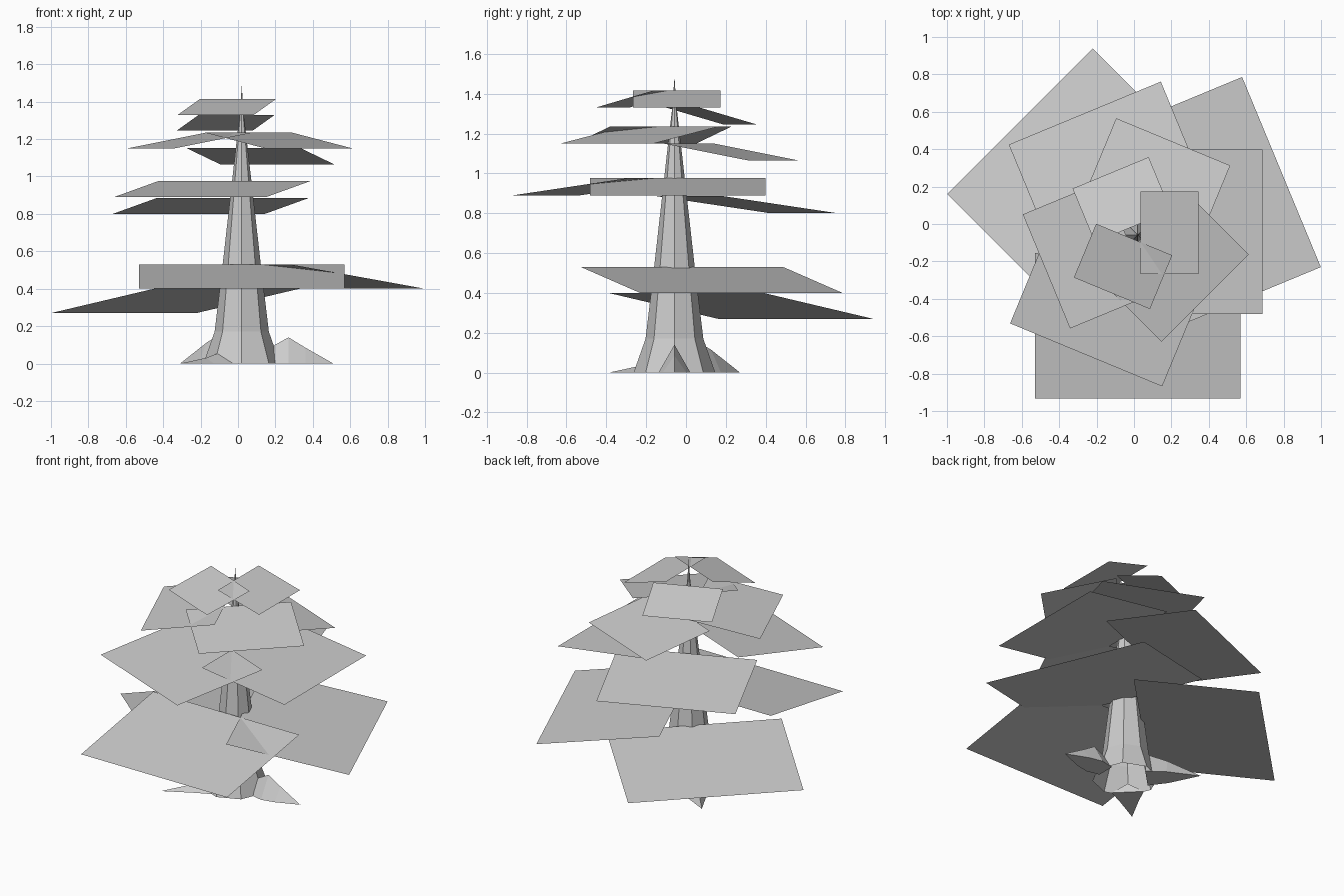
import bpy, math
from math import cos, sin, pi

cube = bpy.data.objects.get("Cube")
if cube:
    bpy.data.objects.remove(cube, do_unlink=True)

grey = bpy.data.materials.new("plain_grey")
grey.use_nodes = True
GREY = (0.6, 0.6, 0.6, 1)
grey.diffuse_color = GREY
grey.node_tree.nodes["Principled BSDF"].inputs["Base Color"].default_value = GREY

CX, CY = 0.02, -0.058  # trunk axis


def make(name, verts, faces):
    mesh = bpy.data.meshes.new(name)
    mesh.from_pydata(verts, [], faces)
    mesh.materials.append(grey)
    obj = bpy.data.objects.new(name, mesh)
    bpy.context.collection.objects.link(obj)
    return obj


# Trunk: eight-sided tapering shell, open below, ending in a thin spike
def trunk(profile, sides=8):
    verts = [(CX + r * cos(2 * pi * k / sides), CY + r * sin(2 * pi * k / sides), z)
             for r, z in profile for k in range(sides)]
    faces = []
    for ring in range(len(profile) - 1):
        a, b = ring * sides, (ring + 1) * sides
        for k in range(sides):
            n = (k + 1) % sides
            faces.append((a + k, a + n, b + n, b + k))
    tip = len(verts)
    verts.append((CX, CY, 1.485))
    top = tip - sides
    faces += [(top + k, top + (k + 1) % sides, tip) for k in range(sides)]
    make("trunk", verts, faces)


trunk([(0.205, 0), (0.145, 0.17), (0.102, 0.53), (0.032, 1.15), (0.01, 1.34)])


# Roots: triangular ridges running out from the trunk to a pointed tip
def root(name, degrees, ridge, tip):
    a = math.radians(degrees)

    def place(r, side, z):
        return (CX + r * cos(a) - side * sin(a), CY + r * sin(a) + side * cos(a), z)

    verts = []
    for r, z, w in ridge:
        verts += [place(r, -w, 0), place(r, 0, z), place(r, w, 0)]
    faces = [(0, 1, 2)]
    for i in range(0, len(verts) - 3, 3):
        faces += [(i, i + 3, i + 4, i + 1), (i + 1, i + 4, i + 5, i + 2),
                  (i + 2, i + 5, i + 3, i)]
    n = len(verts)
    verts.append(place(tip, 0, 0))
    faces += [(n - 3, n, n - 2), (n - 2, n, n - 1), (n - 1, n, n - 3)]
    make(name, verts, faces)


root("side_root", 0, [(0.16, 0.09, 0.06), (0.25, 0.14, 0.08), (0.34, 0.085, 0.06)], 0.49)
root("back_root", 135, [(0.13, 0.17, 0.09), (0.26, 0.115, 0.07)], 0.466)
root("front_root", 225, [(0.16, 0.06, 0.1), (0.27, 0.03, 0.06)], 0.466)


# Branches: single sloping sheets, given by direction and middle of the inner edge
def branch(name, degrees, x, y, width, z_low, drop):
    a = math.radians(degrees)
    dx, dy = cos(a), sin(a)
    depth, h = width * 0.707, width / 2
    ox, oy = x + depth * dx, y + depth * dy
    z_top = z_low + drop
    make(name, [(x + h * dy, y - h * dx, z_top), (ox + h * dy, oy - h * dx, z_low),
                (ox - h * dy, oy + h * dx, z_low), (x - h * dy, y + h * dx, z_top)],
         [(0, 1, 2, 3)])


# Tiers: sheet width, drop, then direction, inner middle x, y and outer height
tiers = {
    "bottom": (1.1, 0.13, [(135, -0.06, 0.0, 0.27), (22.5, 0.07, -0.02, 0.40),
                           (270, 0.02, -0.155, 0.40)]),
    "lower": (0.88, 0.086, [(112.5, -0.025, 0.018, 0.80), (0, 0.065, -0.042, 0.89),
                            (247.5, -0.018, -0.125, 0.89)]),
    "upper": (0.66, 0.086, [(67.5, 0.031, 0.008, 1.065), (315, 0.05, -0.067, 1.15),
                            (202.5, -0.037, -0.075, 1.15)]),
    "top": (0.44, 0.085, [(112.5, -0.006, -0.014, 1.245), (0, 0.035, -0.047, 1.33),
                          (247.5, 0.001, -0.083, 1.33)]),
}
for tier, (width, drop, sheets) in tiers.items():
    for i, (degrees, x, y, z) in enumerate(sheets, 1):
        branch(f"{tier}_branch_{i}", degrees, x, y, width, z, drop)
